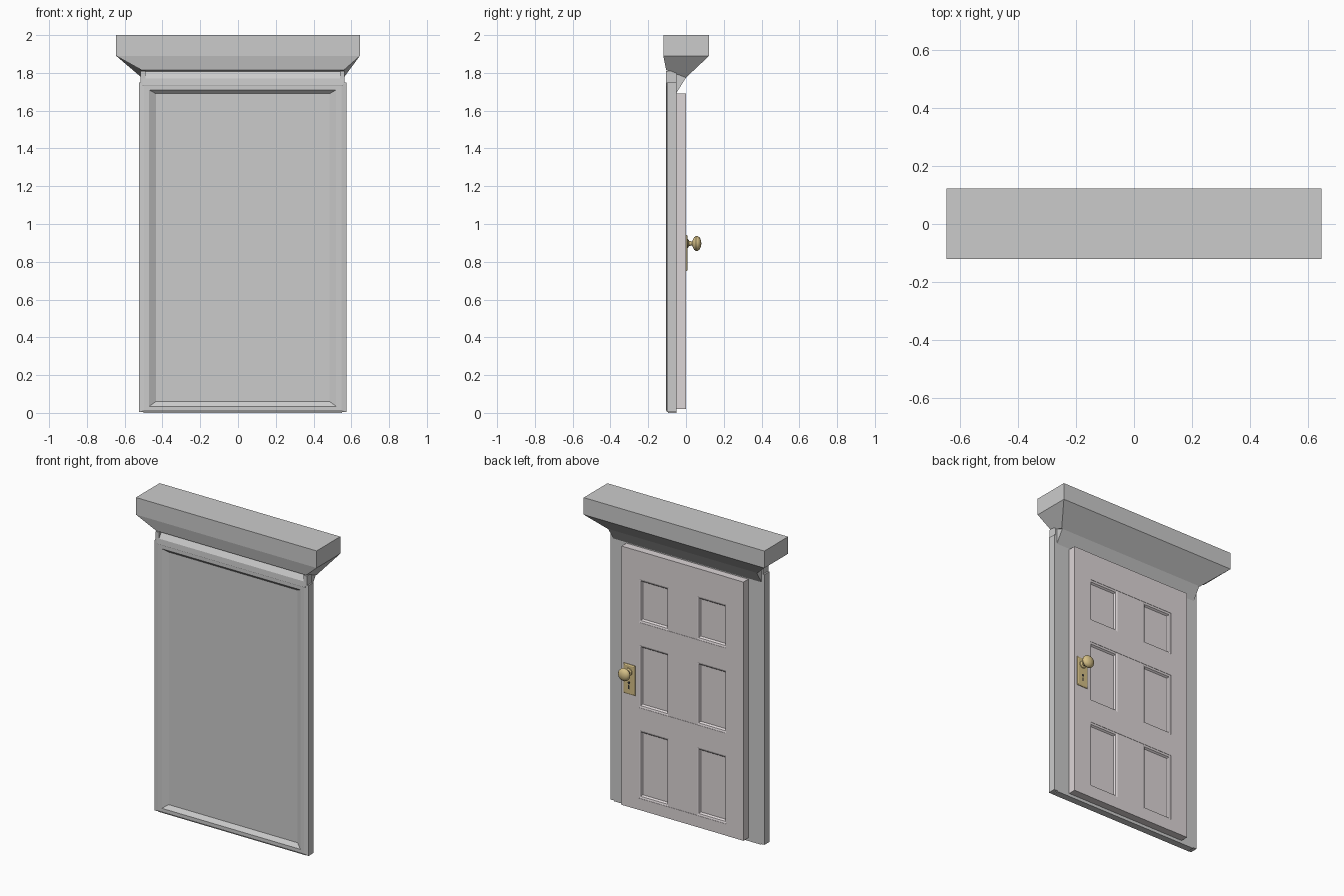
import bpy, bmesh, math

if "Cube" in bpy.data.objects:
    bpy.data.objects.remove(bpy.data.objects["Cube"])

def material(name, rgb):
    m = bpy.data.materials.new(name)
    m.diffuse_color = (*rgb, 1)
    m.use_nodes = True
    m.node_tree.nodes["Principled BSDF"].inputs["Base Color"].default_value = m.diffuse_color
    return m

PAINT = material("door_paint", (0.72, 0.67, 0.68))
BRASS = material("brass", (0.66, 0.52, 0.24))
DARK = material("keyhole_dark", (0.03, 0.03, 0.03))

def mesh_object(name, bm, mat=None):
    bmesh.ops.recalc_face_normals(bm, faces=bm.faces)
    me = bpy.data.meshes.new(name)
    bm.to_mesh(me)
    bm.free()
    ob = bpy.data.objects.new(name, me)
    bpy.context.collection.objects.link(ob)
    if mat:
        me.materials.append(mat)
    return ob

def loft(name, rings, mat=None, caps=True):
    """Skin a list of equal-length point rings."""
    bm = bmesh.new()
    vs = [[bm.verts.new(p) for p in r] for r in rings]
    n = len(rings[0])
    for a, b in zip(vs, vs[1:]):
        for i in range(n):
            bm.faces.new((a[i], a[(i + 1) % n], b[(i + 1) % n], b[i]))
    if caps:
        bm.faces.new(vs[0])
        bm.faces.new(vs[-1])
    return mesh_object(name, bm, mat)

def rect_xz(x0, x1, z0, z1, y):
    return [(x0, y, z0), (x1, y, z0), (x1, y, z1), (x0, y, z1)]

def box(name, x0, x1, y0, y1, z0, z1, mat=None):
    return loft(name, [rect_xz(x0, x1, z0, z1, y0), rect_xz(x0, x1, z0, z1, y1)], mat)

def rect_xy(x0, x1, y0, y1, z_front, z_back):
    return [(x0, y0, z_front), (x1, y0, z_front), (x1, y1, z_back), (x0, y1, z_back)]

# cornice: box with a tapered underside
loft("cornice", [rect_xy(-.645, .645, -.12, .122, 2, 2),
                 rect_xy(-.645, .645, -.12, .122, 1.89, 1.89),
                 rect_xy(-.51, .56, -.105, 0, 1.815, 1.775)])

# head moulding under the cornice
head = [(-.08, 1.81), (0, 1.775), (-.05, 1.695), (-.085, 1.69), (-.107, 1.735), (-.105, 1.77)]
loft("head_moulding", [[(x, y, z) for y, z in head] for x in (-.505, .555)])

# frame: outer shell, raised rim, bevel down to the recessed front panel
loft("door_frame", [rect_xz(-.525, .575, .005, 1.75, -.05),
                    rect_xz(-.525, .575, .005, 1.75, -.10),
                    rect_xz(-.497, .547, .015, 1.735, -.106),
                    rect_xz(-.47, .52, .035, 1.71, -.106),
                    rect_xz(-.435, .485, .06, 1.69, -.085)])
box("sill", -.50, .55, -.095, -.05, 0, .02)
for side, x0, x1 in (("left", -.515, -.49), ("right", .54, .565)):
    box("jamb_cap_" + side, x0, x1, -.105, -.05, 1.74, 1.81)

# door leaf
box("door_core", -.41, .46, -.05, -.018, .02, 1.69, PAINT)
for side, x0, x1 in (("left", -.41, -.287), ("right", .337, .46)):
    box("stile_" + side, x0, x1, -.02, 0, .02, 1.69, PAINT)
openings = [(.095, .535), (.68, 1.085), (1.23, 1.51)]
edges = [.02] + [z for o in openings for z in o] + [1.69]
for i in range(0, len(edges), 2):
    box(f"rail_{i // 2}", -.287, .337, -.02, -.001, edges[i], edges[i + 1], PAINT)
for k, (z0, z1) in enumerate(openings):
    box(f"mullion_{k}", -.077, .127, -.02, -.003, z0, z1, PAINT)
    for side, x0, x1 in (("left", -.287, -.077), ("right", .127, .337)):
        # stepped moulding around each sunk panel
        loft(f"panel_moulding_{side}_{k}",
             [rect_xz(x0, x1, z0, z1, -.003),
              rect_xz(x0 + .01, x1 - .01, z0 + .012, z1 - .012, -.007),
              rect_xz(x0 + .016, x1 - .016, z0 + .02, z1 - .02, -.018)], PAINT, caps=False)

# lock plate with bevelled edge
KX, KZ = .402, .897
loft("lock_plate", [rect_xz(KX - .04, KX + .04, .75, .943, 0),
                    rect_xz(KX - .04, KX + .04, .75, .943, .004),
                    rect_xz(KX - .033, KX + .033, .757, .936, .008)], BRASS)

# knob: lathed profile (radius, y)
profile = [(.024, .006), (.022, .012), (.013, .017), (.011, .032), (.02, .036), (.033, .043),
           (.04, .053), (.039, .063), (.031, .073), (.017, .079), (.004, .081)]
knob = loft("knob", [[(KX + r * math.cos(t), y, KZ + r * math.sin(t))
                      for t in (2 * math.pi * i / 24 for i in range(24))]
                     for r, y in profile], BRASS)
bpy.context.view_layer.objects.active = knob
knob.select_set(True)
bpy.ops.object.shade_smooth_by_angle(angle=math.radians(40))

# keyhole
loft("keyhole", [[(KX + .009 * math.cos(i * math.pi / 6), y, .825 + .009 * math.sin(i * math.pi / 6))
                  for i in range(12)] for y in (.006, .0085)], DARK)
box("keyhole_slot", KX - .005, KX + .005, .006, .0085, .785, .81, DARK)
